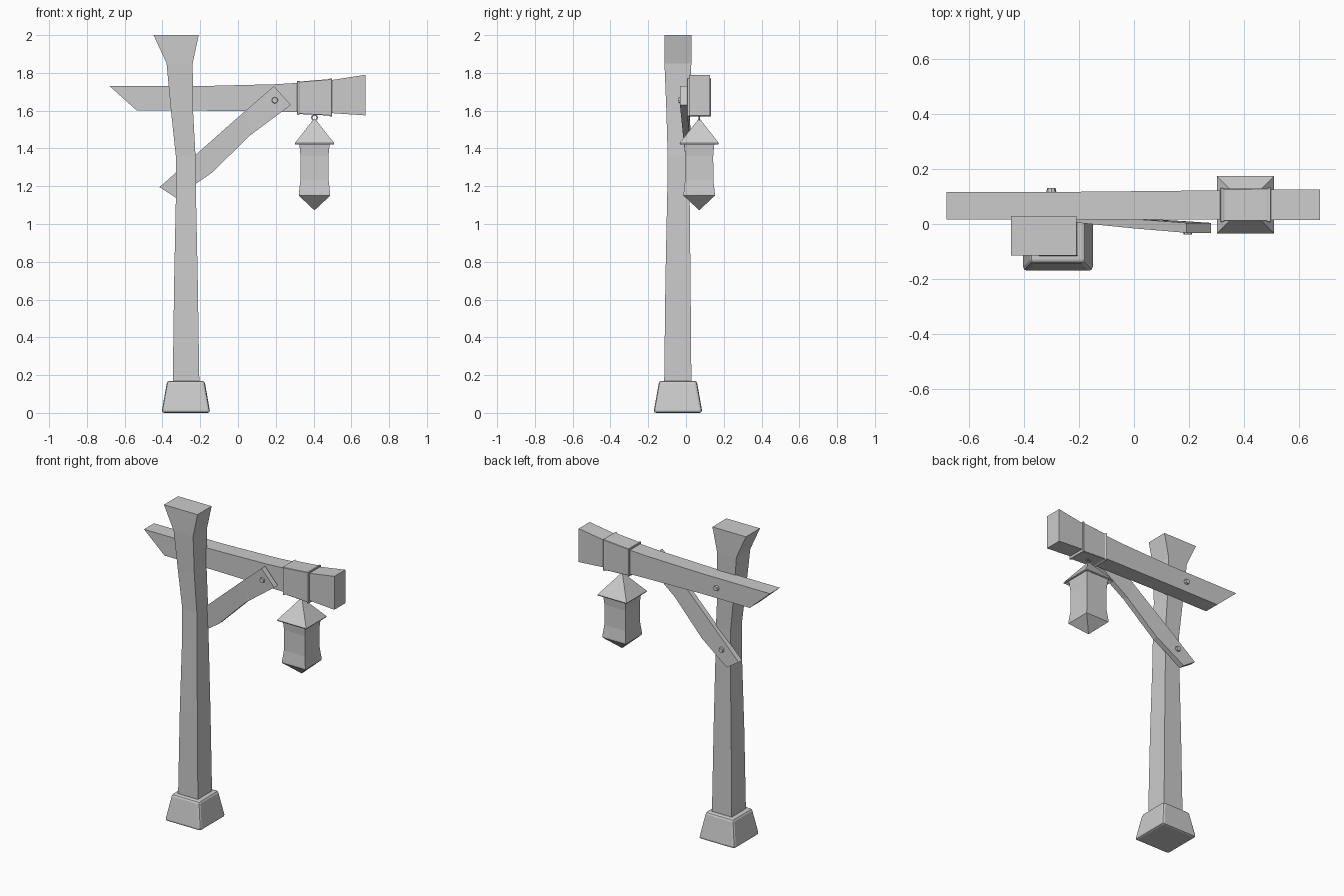
import bpy, bmesh, math
from mathutils import Vector


def skin(name, rings, bevel=0.0, segments=1):
    """Join a series of four-cornered rings into a closed solid."""
    bm = bmesh.new()
    loops = [[bm.verts.new(p) for p in ring] for ring in rings]
    for a, b in zip(loops, loops[1:]):
        for i in range(4):
            j = (i + 1) % 4
            bm.faces.new((a[i], a[j], b[j], b[i]))
    bm.faces.new(loops[0])
    bm.faces.new(loops[-1])
    bmesh.ops.remove_doubles(bm, verts=bm.verts, dist=1e-5)
    bmesh.ops.recalc_face_normals(bm, faces=bm.faces)
    mesh = bpy.data.meshes.new(name)
    bm.to_mesh(mesh)
    bm.free()
    obj = bpy.data.objects.new(name, mesh)
    bpy.context.collection.objects.link(obj)
    if bevel:
        mod = obj.modifiers.new("bevel", 'BEVEL')
        mod.width = bevel
        mod.segments = segments
        mod.limit_method = 'ANGLE'
    return obj


def upright(z, x0, x1, y0, y1):
    return [(x0, y0, z), (x1, y0, z), (x1, y1, z), (x0, y1, z)]


def cross(xt, zt, xb, zb, y0, y1):
    return [(xt, y0, zt), (xt, y1, zt), (xb, y1, zb), (xb, y0, zb)]


def square(z, h, cx=0.405, cy=0.07):
    return upright(z, cx - h, cx + h, cy - h, cy + h)


def bolt(name, x, y, z, facing):
    """Low-poly bolt head whose narrow end faces front (-1) or back (1)."""
    bpy.ops.mesh.primitive_cone_add(vertices=8, radius1=0.020, radius2=0.015, depth=0.024,
                                    location=(x, y, z),
                                    rotation=(-facing * math.pi / 2, 0, 0))
    bpy.context.object.name = name


# Stone foot
skin("foot", [upright(0, -0.405, -0.147, -0.172, 0.087),
              upright(0.17, -0.375, -0.177, -0.142, 0.057)], 0.014, 2)

# Post, narrow at the waist and flared at the top
skin("post", [upright(z, *s) for z, *s in [
    (0.12, -0.346, -0.204, -0.116, 0.029),
    (0.70, -0.338, -0.213, -0.109, 0.024),
    (1.18, -0.328, -0.223, -0.099, 0.019),
    (1.36, -0.329, -0.225, -0.097, 0.017),
    (1.60, -0.355, -0.238, -0.104, 0.021),
    (1.85, -0.378, -0.240, -0.114, 0.028),
    (2.00, -0.447, -0.208, -0.114, 0.029)]])

# Cross beam with a slanted tail
skin("beam", [cross(*s) for s in [
    (-0.68, 1.73, -0.535, 1.60, 0.016, 0.117),
    (-0.20, 1.73, -0.20, 1.60, 0.016, 0.117),
    (0.20, 1.74, 0.20, 1.595, 0.016, 0.121),
    (0.45, 1.755, 0.45, 1.59, 0.015, 0.124),
    (0.675, 1.79, 0.675, 1.575, 0.015, 0.126)]])

# Diagonal brace, running from behind the post to the front of the beam
skin("brace", [cross(*s) for s in [
    (-0.415, 1.195, -0.33, 1.14, 0.022, 0.058),
    (-0.22, 1.37, -0.14, 1.27, 0.006, 0.040),
    (0.0, 1.565, 0.065, 1.47, -0.016, 0.018),
    (0.19, 1.73, 0.28, 1.63, -0.032, 0.004)]])

# Metal band with raised rims around the beam
skin("band", [cross(*s) for s in [
    (0.313, 1.758, 0.313, 1.578, 0.006, 0.132),
    (0.323, 1.758, 0.323, 1.578, 0.006, 0.132),
    (0.326, 1.754, 0.326, 1.582, 0.010, 0.128),
    (0.484, 1.767, 0.484, 1.574, 0.010, 0.129),
    (0.487, 1.771, 0.487, 1.570, 0.006, 0.133),
    (0.498, 1.772, 0.498, 1.569, 0.006, 0.133)]], 0.003)

# Bolts
bolt("brace_front_bolt", 0.195, -0.027, 1.655, -1)
bolt("brace_back_bolt", -0.29, 0.050, 1.24, 1)
bolt("beam_back_bolt", -0.30, 0.119, 1.665, 1)

# Hanging ring
bpy.ops.mesh.primitive_torus_add(major_segments=10, minor_segments=5, major_radius=0.014,
                                 minor_radius=0.004, location=(0.405, 0.07, 1.563),
                                 rotation=(math.pi / 2, 0, 0))
bpy.context.object.name = "lantern_ring"

# Lantern roof with a recessed underside
skin("lantern_roof", [square(*s) for s in [
    (1.553, 0.006), (1.428, 0.104), (1.422, 0.102), (1.440, 0.075)]])

# Lantern body, waisted, ending in a pyramid
skin("lantern_body", [square(*s) for s in [
    (1.445, 0.082), (1.36, 0.074), (1.23, 0.075), (1.160, 0.083),
    (1.150, 0.083), (1.075, 0.003)]])
